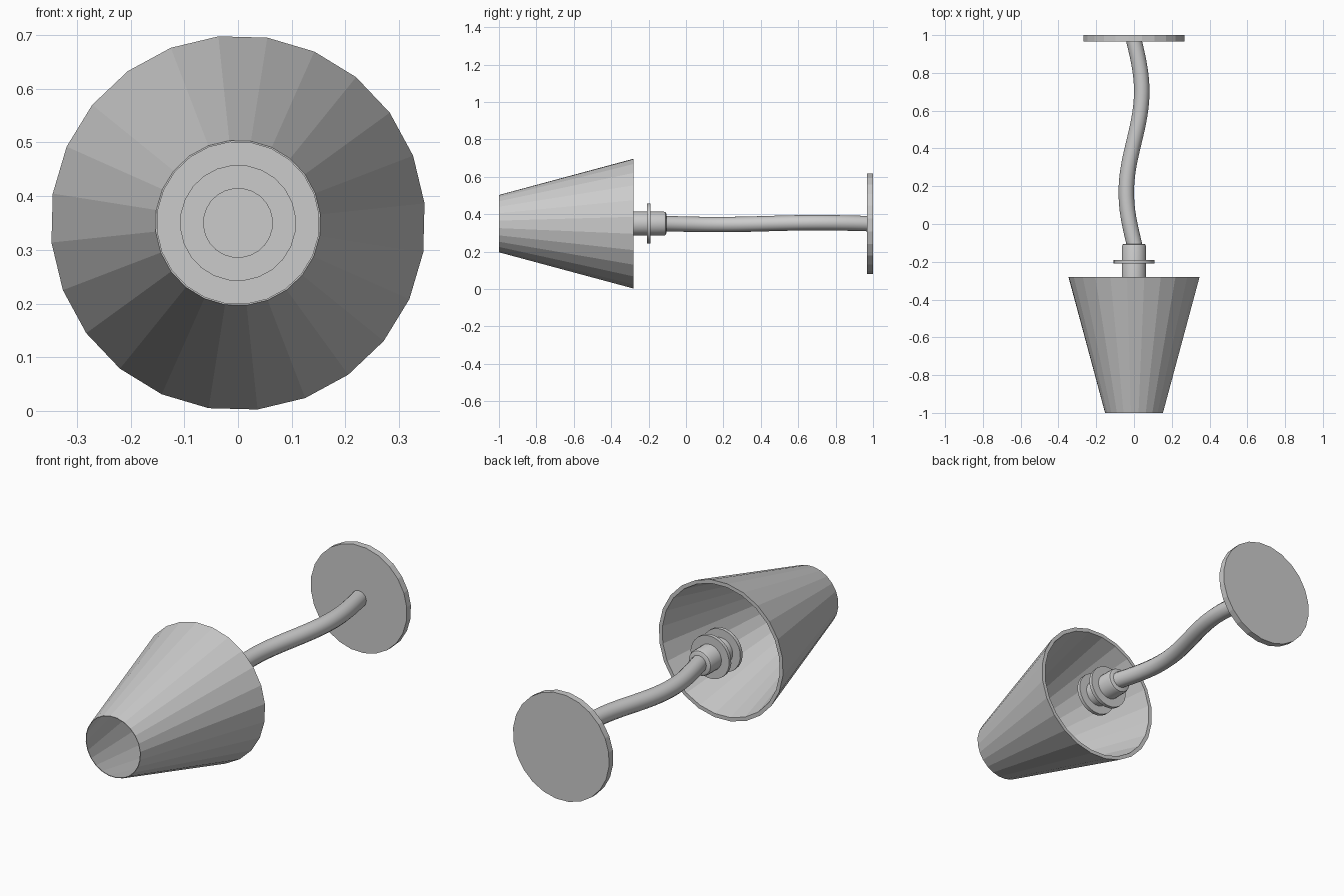
import bpy, bmesh, math

if "Cube" in bpy.data.objects:
    bpy.data.objects.remove(bpy.data.objects["Cube"])

CZ = 0.35                      # height of the lamp's long axis
SIDES = 24
OFFSET = math.radians(6)


def finish(name, bm, smooth):
    bmesh.ops.remove_doubles(bm, verts=bm.verts, dist=1e-5)
    bmesh.ops.recalc_face_normals(bm, faces=bm.faces)
    mesh = bpy.data.meshes.new(name)
    bm.to_mesh(mesh)
    bm.free()
    ob = bpy.data.objects.new(name, mesh)
    bpy.context.collection.objects.link(ob)
    if smooth:
        bpy.ops.object.select_all(action='DESELECT')
        ob.select_set(True)
        bpy.context.view_layer.objects.active = ob
        bpy.ops.object.shade_smooth_by_angle(angle=math.radians(35))
    return ob


def lathe(name, profile, smooth=False, closed=False):
    """Turn (radius, y) points around the long axis; open profiles get end caps."""
    bm = bmesh.new()
    rings = []
    for r, y in profile:
        rings.append([bm.verts.new((r * math.cos(OFFSET + k * math.tau / SIDES), y,
                                    CZ + r * math.sin(OFFSET + k * math.tau / SIDES)))
                      for k in range(SIDES)])
    pairs = list(zip(rings, rings[1:]))
    if closed:
        pairs.append((rings[-1], rings[0]))
    for a, b in pairs:
        for k in range(SIDES):
            n = (k + 1) % SIDES
            bm.faces.new((a[k], a[n], b[n], b[k]))
    if not closed:
        bm.faces.new(rings[0])
        bm.faces.new(rings[-1])
    return finish(name, bm, smooth)


# Faceted open shade: wall tapers to a thin edge at the small end
lathe("shade", [(0.154, -1.0), (0.349, -0.28), (0.33, -0.28), (0.151, -1.0)], closed=True)

# Wall plate
lathe("base_plate", [(0.27, 0.967), (0.27, 1.0)])

# Bulb socket with a softened rear edge
lathe("socket", [(0.065, -0.32), (0.065, -0.12), (0.061, -0.109), (0.053, -0.105)], smooth=True)

# Shade-holding rings
for name, y in (("rear_ring", -0.2), ("front_ring", -0.29)):
    lathe(name, [(0.108, y - 0.009), (0.108, y + 0.009)], smooth=True)

# S-shaped arm swept along a gentle wave
path = bpy.data.curves.new("arm", 'CURVE')
path.dimensions = '3D'
path.bevel_depth = 0.041
path.bevel_resolution = 4
path.use_fill_caps = True
N = 28
spline = path.splines.new('POLY')
spline.points.add(N)
for i, p in enumerate(spline.points):
    y = -0.125 + 1.1 * i / N
    wave = math.sin(math.tau * (y - 0.435) / 1.07)
    p.co = (0.041 * wave, y, CZ + 0.005 * wave, 1)
spline.use_smooth = True
arm = bpy.data.objects.new("arm", path)
bpy.context.collection.objects.link(arm)
